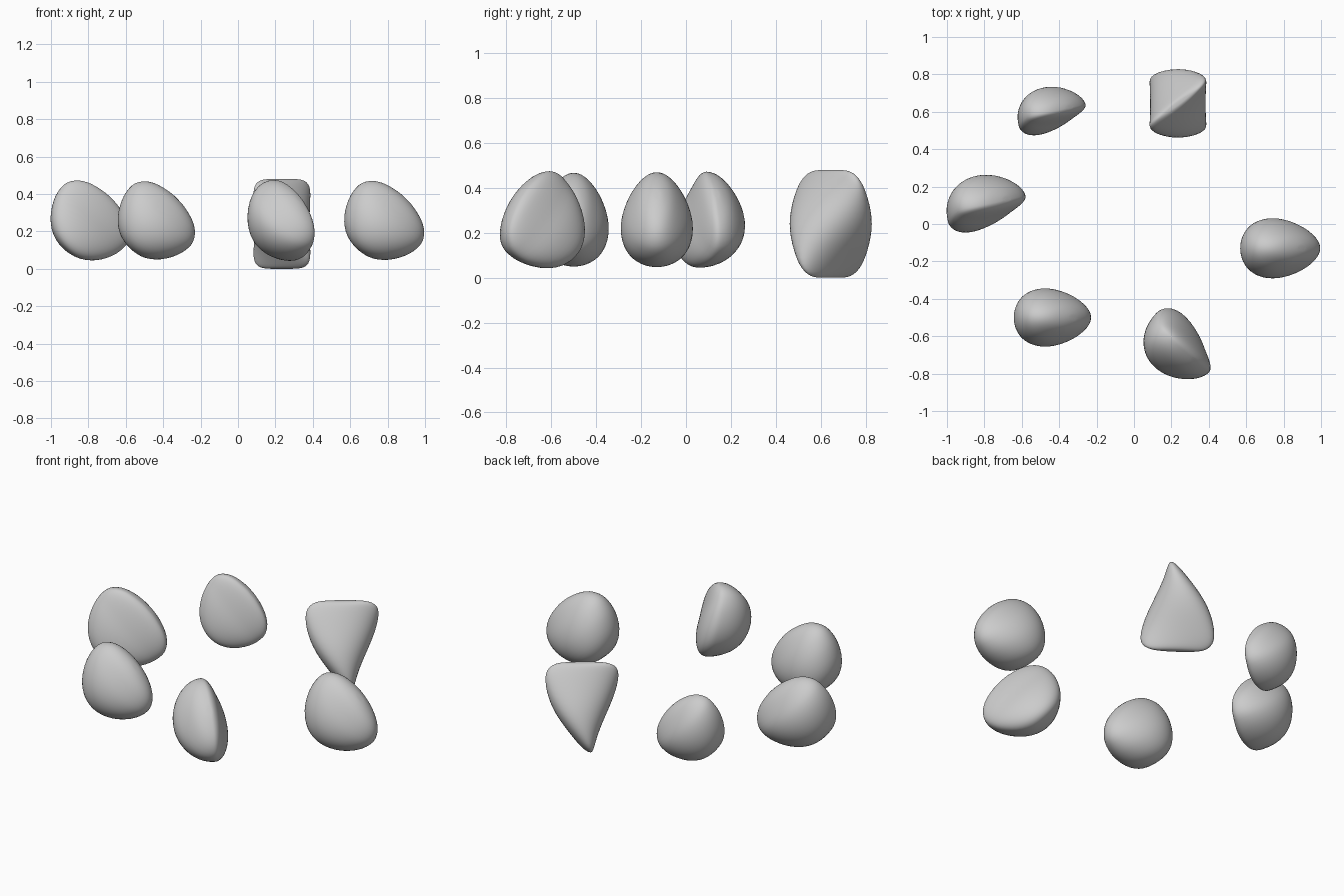
import bpy, bmesh, math
from mathutils import Vector, Matrix

if "Cube" in bpy.data.objects:
    bpy.data.objects.remove(bpy.data.objects["Cube"])

SEG = 28


def stone(name, rings, centre, size):
    """Loft closed rings of points, cap both ends, then fit to a bounding box."""
    pts = [p for r in rings for p in r]
    lo = Vector([min(p[i] for p in pts) for i in range(3)])
    hi = Vector([max(p[i] for p in pts) for i in range(3)])

    def fit(p):
        return Vector([centre[i] + (p[i] - (lo[i] + hi[i]) / 2) * size[i] / (hi[i] - lo[i])
                       for i in range(3)])

    bm = bmesh.new()
    loops = [[bm.verts.new(fit(p)) for p in r] for r in rings]
    for a, b in zip(loops, loops[1:]):
        for i in range(SEG):
            j = (i + 1) % SEG
            bm.faces.new((a[i], a[j], b[j], b[i]))
    for r in (loops[0], loops[-1]):
        c = bm.verts.new(sum((v.co for v in r), Vector()) / SEG)
        for i in range(SEG):
            bm.faces.new((r[i], r[(i + 1) % SEG], c))
    bmesh.ops.recalc_face_normals(bm, faces=bm.faces)
    for f in bm.faces:
        f.smooth = True
    me = bpy.data.meshes.new(name)
    bm.to_mesh(me)
    bm.free()
    ob = bpy.data.objects.new(name, me)
    bpy.context.collection.objects.link(ob)
    mod = ob.modifiers.new("smooth", 'SUBSURF')
    mod.levels = mod.render_levels = 1


# egg-like wedge: (height along tilted axis, half length of ridge, half thickness)
EGG = [(.525, .03, .04), (.535, .08, .085), (.56, .125, .122), (.60, .168, .147),
       (.65, .200, .16), (.70, .222, .16), (.75, .230, .147), (.79, .228, .128),
       (.835, .20, .098), (.865, .155, .073), (.882, .105, .05), (.894, .04, .022)]


def wedge_rings(yaw, flat):
    """flat: -1 / +1 flattens that side and leans the tail to it, 0 is symmetric."""
    U, V = Vector((1, 0, 1)).normalized(), Vector((1, 0, -1)).normalized()
    rot = Matrix.Rotation(math.radians(yaw), 3, 'Z')
    out = []
    for u, a, b in EGG:
        lean = flat * .07 * max(0, (.76 - u) / .235)
        ring = []
        for i in range(SEG):
            t = math.tau * i / SEG
            q = b * math.sin(t)
            if flat:
                q *= .62 if q * flat > 0 else 1.2
            ring.append(rot @ (U * u + V * (a * math.cos(t)) + Vector((0, q + lean, 0))))
        out.append(ring)
    return out


# five tilted wedge stones: name, yaw, flat side, centre, size
for name, yaw, flat, c, s in (
        ("right_stone", 0, 0, (.783, -.13, .26), (.435, .325, .43)),
        ("front_left_stone", 0, 0, (-.435, -.50, .26), (.42, .315, .425)),
        ("front_right_stone", -44, 1, (.23, -.64, .26), (.365, .385, .44)),
        ("left_stone", 14, -1, (-.79, .11, .26), (.43, .315, .435)),
        ("back_left_stone", 14, -1, (-.44, .605, .26), (.37, .265, .41))):
    stone(name, wedge_rings(yaw, flat), c, s)

# rounded tetrahedron stone: upper edge and lower edge cross each other
S = [-1, -.97, -.9, -.75, -.5, -.25, 0, .25, .5, .75, .9, .97, 1]
HALF = [.012, .024, .036, .057, .092, .128, .158, .178, .188, .187, .165, .135, .10]
rings = []
for k, s in enumerate(S):
    a, b = HALF[k], HALF[-1 - k]
    ang = math.radians(38 + 15 * (1 - s * s))
    d1 = Vector((math.cos(ang), math.sin(ang), 0))
    d2 = Vector((-math.cos(ang), math.sin(ang), 0))
    rings.append([d1 * (a * math.cos(math.tau * i / SEG)) + d2 * (b * math.sin(math.tau * i / SEG))
                  + Vector((0, 0, .24 * s)) for i in range(SEG)])
stone("back_right_stone", rings, (.235, .645, .24), (.31, .372, .48))
